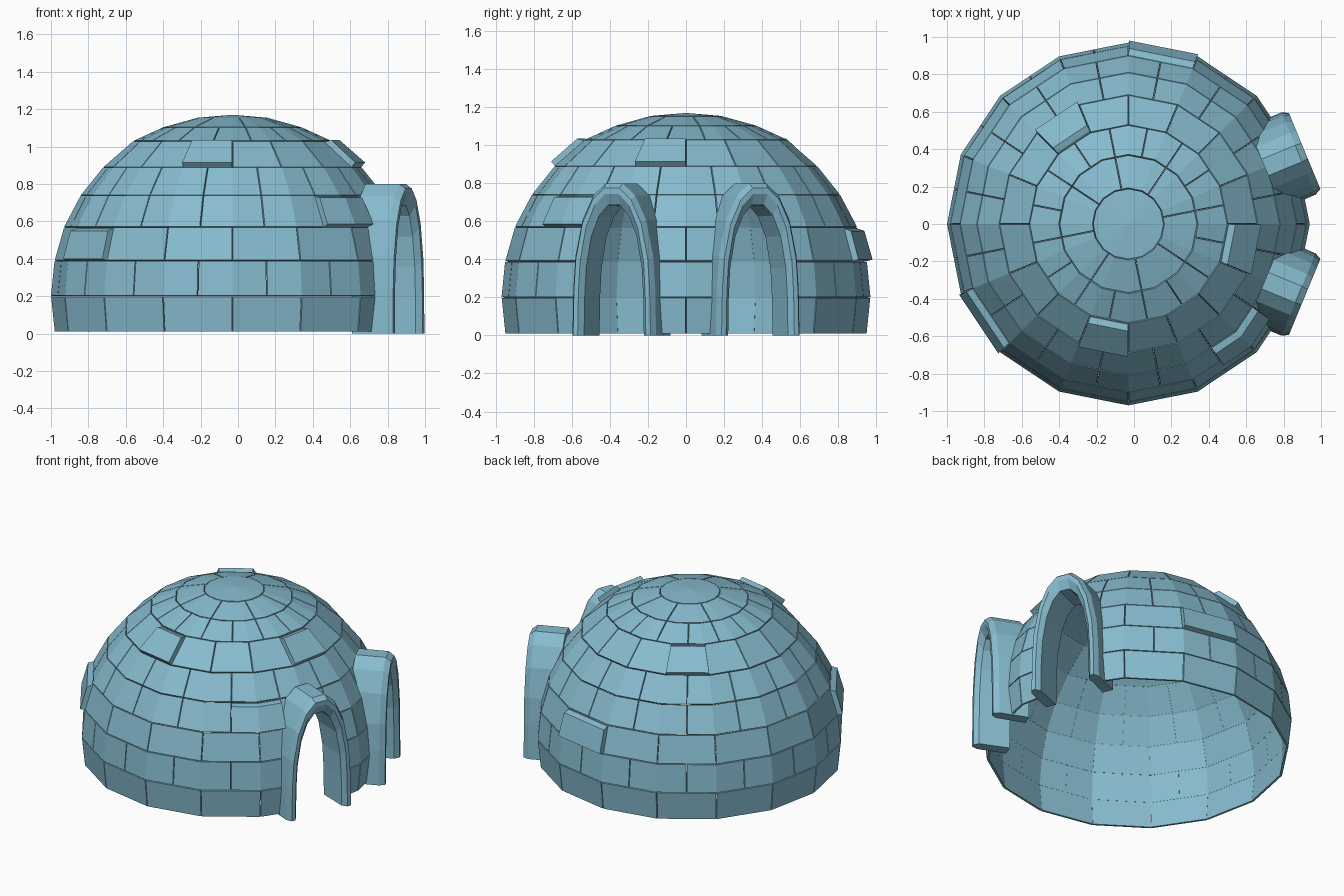
import bpy, bmesh, math
from mathutils import Vector

if "Cube" in bpy.data.objects:
    bpy.data.objects.remove(bpy.data.objects["Cube"])

CX = -0.03                       # dome centre on x
CENTRE = Vector((CX, 0, 0.2))    # dome sphere centre
STEP = 2 * math.pi / 16

ice = bpy.data.materials.new("ice blue")
ice.diffuse_color = (0.24, 0.50, 0.62, 1)
ice.use_nodes = True
ice.node_tree.nodes["Principled BSDF"].inputs["Base Color"].default_value = ice.diffuse_color


def finish(name, bm):
    bmesh.ops.recalc_face_normals(bm, faces=bm.faces)
    me = bpy.data.meshes.new(name)
    bm.to_mesh(me)
    bm.free()
    me.materials.append(ice)
    ob = bpy.data.objects.new(name, me)
    bpy.context.collection.objects.link(ob)
    return ob


def on_ring(r, a, z):
    """Point at angle a on a 16-sided ring with corner radius r."""
    rr = r * math.cos(STEP / 2) / math.cos(a % STEP - STEP / 2)
    return Vector((CX + rr * math.cos(a), rr * math.sin(a), z))


def add_block(bm, low, high, start, span=1, outer=1.0, inner=0.985, trim=0.0):
    """Thin wall block between two rings, with sides sloping in to the joints."""
    cuts = [start] + [k for k in range(math.floor(start) + 1, math.ceil(start + span))] + [start + span]
    columns = []
    for i, c in enumerate(cuts):
        side = 1 if i == 0 else -1 if i == len(cuts) - 1 else 0
        col = []
        for scale, gap, cut in ((outer, 0.006, trim), (inner, 0.0006, 0)):
            p, q = [on_ring(r, c * STEP + side * gap / 2 / r, z) for r, z in (low, high)]
            up = (q - p).normalized()
            p, q = p + up * gap / 2, q - up * (gap / 2 + cut)
            col.append([bm.verts.new(CENTRE + (v - CENTRE) * scale) for v in (p, q)])
        columns.append([col[0][0], col[0][1], col[1][1], col[1][0]])
    for a, b in zip(columns, columns[1:]):
        for k in range(4):
            j = (k + 1) % 4
            bm.faces.new((a[k], b[k], b[j], a[j]))
    bm.faces.new(columns[0])
    bm.faces.new(columns[-1][::-1])


# Dome rows: (radius, height) at each joint; start offset and block span per row
joints = [(0.95, 0.008), (0.97, 0.20), (0.951, 0.39), (0.90, 0.57), (0.81, 0.74),
          (0.69, 0.89), (0.53, 1.03), (0.37, 1.103), (0.19, 1.153)]
rows = [(0, 1), (0.5, 1), (0, 1), (0.5, 1), (0.5, 1), (0, 1), (0.5, 1), (0.5, 2)]
bm = bmesh.new()
for row, (off, span) in enumerate(rows):
    for k in range(0, 16, span):
        add_block(bm, joints[row], joints[row + 1], k + off, span)
dome = finish("dome_blocks", bm)

# Blocks standing proud of the wall: (row, index)
bm = bmesh.new()
for row, k in [(2, 3), (2, 9), (3, 13), (5, 5), (5, 11), (5, 15)]:
    add_block(bm, joints[row], joints[row + 1], k + rows[row][0],
              outer=1.033, inner=0.99, trim=0.03)
finish("proud_blocks", bm)

# Cap block closing the dome
bm = bmesh.new()
rings = []
for dz in (0, -0.015):
    rim = [bm.verts.new(on_ring(0.188, k * STEP, 1.154 + dz)) for k in range(16)]
    top = bm.verts.new((CX, 0, 1.17 + dz))
    for k in range(16):
        bm.faces.new((rim[k], rim[(k + 1) % 16], top))
    rings.append(rim)
for k in range(16):
    j = (k + 1) % 16
    bm.faces.new((rings[0][k], rings[1][k], rings[1][j], rings[0][j]))
finish("cap_block", bm)


def arch(half, top, d, ang):
    """Open arch outline at distance d from the dome centre, facing ang."""
    side = [(1, 0), (0.98, 0.3), (0.93, 0.52), (0.76, 0.76), (0.5, 0.92), (0.2, 1)]
    pts = side + [(-s, z) for s, z in side[::-1]]
    f = Vector((math.cos(ang), math.sin(ang), 0))
    t = Vector((-f.y, f.x, 0))
    return [Vector((CX, 0, 0)) + f * d + t * s * half + Vector((0, 0, z * top))
            for s, z in pts]


for label, ang in (("left", -STEP), ("right", STEP)):
    # Doorway cut through the dome blocks
    bm = bmesh.new()
    a, b = [[bm.verts.new(p - Vector((0, 0, 0.05 if p.z < 0.01 else 0)))
             for p in arch(0.2, 0.72, d, ang)] for d in (0.5, 1.2)]
    bm.faces.new(a)
    bm.faces.new(b)
    for k in range(len(a)):
        j = (k + 1) % len(a)
        bm.faces.new((a[k], a[j], b[j], b[k]))
    cutter = finish("door_cutter", bm)
    cutter.hide_render = True
    mod = dome.modifiers.new("door", 'BOOLEAN')
    mod.operation = 'DIFFERENCE'
    mod.solver = 'EXACT'
    mod.object = cutter
    bpy.context.view_layer.objects.active = dome
    bpy.ops.object.modifier_apply(modifier=mod.name)
    bpy.data.objects.remove(cutter)

    # Entrance hood: stepped arch section swept round the doorway
    section = [(0.238, 0.80, 0.79), (0.238, 0.80, 0.985), (0.22, 0.775, 1.02),
               (0.194, 0.745, 1.02), (0.17, 0.685, 0.99), (0.165, 0.68, 0.79)]
    bm = bmesh.new()
    loops = [[bm.verts.new(p) for p in arch(h, t, d, ang)] for h, t, d in section]
    for i, a in enumerate(loops):
        b = loops[(i + 1) % len(loops)]
        for k in range(len(a) - 1):
            bm.faces.new((a[k], a[k + 1], b[k + 1], b[k]))
    bm.faces.new([l[0] for l in loops])
    bm.faces.new([l[-1] for l in loops])
    finish("entrance_" + label, bm)
